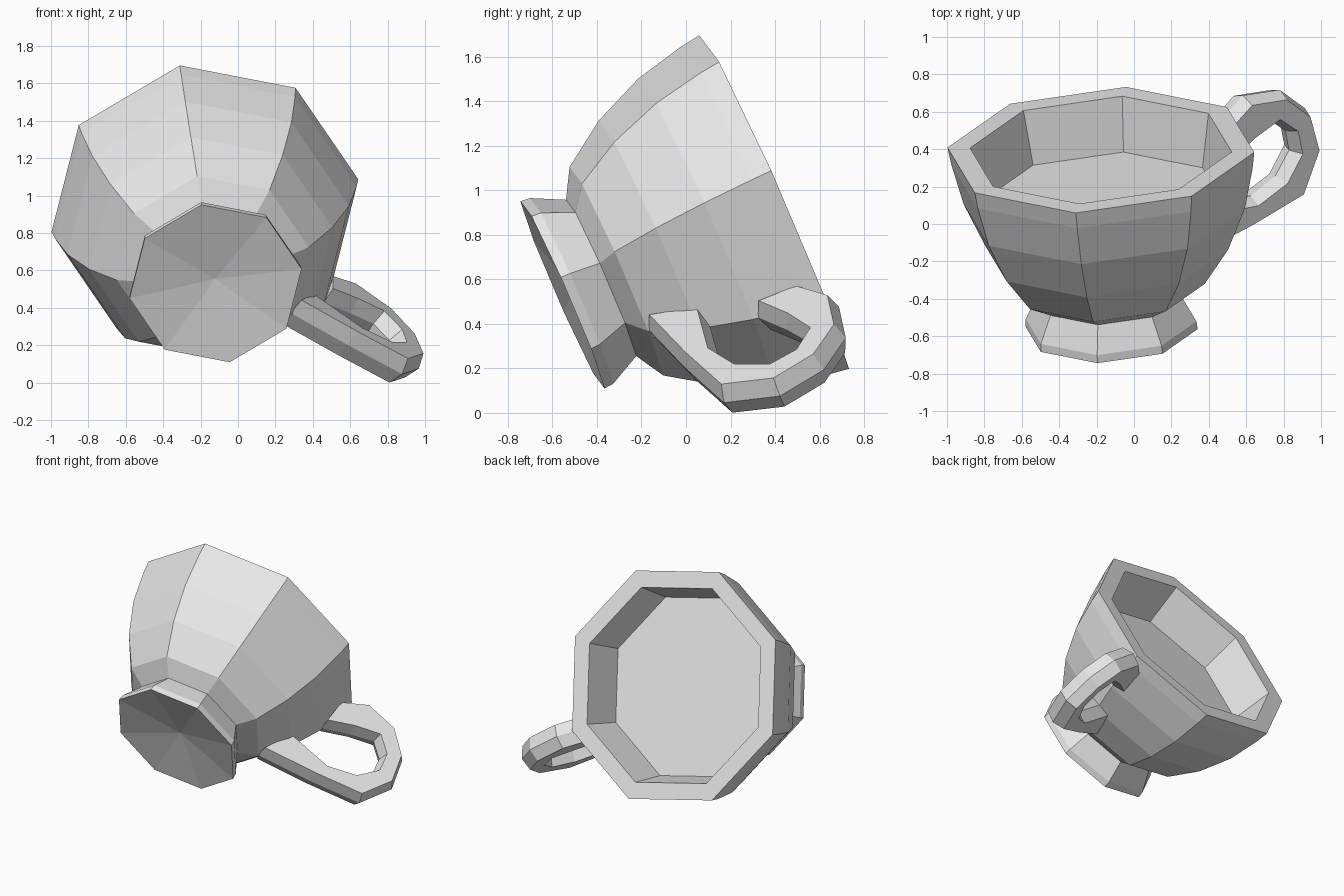
import bpy, bmesh, math
from mathutils import Matrix, Vector

cube = bpy.data.objects.get("Cube")
if cube:
    bpy.data.objects.remove(cube, do_unlink=True)

SIDES = 8

# One plain light grey
grey = bpy.data.materials.new("light grey")
grey.use_nodes = True
grey.diffuse_color = (0.8, 0.8, 0.8, 1)
grey.node_tree.nodes["Principled BSDF"].inputs["Base Color"].default_value = (0.8, 0.8, 0.8, 1)

# The cup lies tipped back: local z is its axis, the origin is the centre of its foot
axis = Vector((-0.055, 0.914, 0.401)).normalized()
side = Vector((0.985, -0.018, 0.168))
side = (side - axis * side.dot(axis)).normalized()
tilt = Matrix((side, axis.cross(side), axis)).transposed().to_4x4()
tilt.translation = (-0.12, -0.555, 0.53)


def skin(bm, rings, closed_ends=True):
    """Bridge rings of points with quads and cap both ends; returns the caps."""
    loops = [[bm.verts.new(p) for p in ring] for ring in rings]
    n = len(loops[0])
    for lo, hi in zip(loops, loops[1:]):
        for i in range(n):
            j = (i + 1) % n
            bm.faces.new((lo[i], lo[j], hi[j], hi[i]))
    return bm.faces.new(loops[0][::-1]), bm.faces.new(loops[-1])


def finish(name, bm):
    bmesh.ops.recalc_face_normals(bm, faces=bm.faces[:])
    mesh = bpy.data.meshes.new(name)
    bm.to_mesh(mesh)
    bm.free()
    mesh.materials.append(grey)
    obj = bpy.data.objects.new(name, mesh)
    bpy.context.collection.objects.link(obj)
    obj.matrix_world = tilt
    return obj


def octagon(radius, height):
    return [(radius * math.cos(2 * math.pi * i / SIDES),
             radius * math.sin(2 * math.pi * i / SIDES), height) for i in range(SIDES)]


# Cup: (radius, height) up the foot and bowl, over the rim, down to the inner floor
profile = [(0.467, 0.0), (0.463, 0.045), (0.39, 0.19), (0.52, 0.265), (0.66, 0.47),
           (0.763, 0.71), (0.818, 0.945), (0.832, 1.04), (0.71, 1.04), (0.65, 0.74)]
bm = bmesh.new()
bottom, floor = skin(bm, [octagon(r, h) for r, h in profile])
# Shallow hollow under the foot
hub = bmesh.ops.poke(bm, faces=[bottom])["verts"][0]
hub.co.z += 0.06
finish("cup", bm)

# Handle: (radius, height) of the outer and the inner edge at each station
stations = [((0.525, 0.296), (0.62, 0.50)),
            ((0.90, 0.36), (0.94, 0.458)),
            ((1.237, 0.435), (1.138, 0.53)),
            ((1.355, 0.655), (1.246, 0.669)),
            ((1.31, 0.865), (1.225, 0.808)),
            ((1.165, 1.01), (1.114, 0.91)),
            ((0.938, 1.046), (0.94, 0.85)),
            ((0.775, 0.94), (0.765, 0.761))]
HALF_WIDTH, RIDGE = 0.085, 0.03
out = Vector((1, 1, 0)).normalized()
across = Vector((1, -1, 0)).normalized()


def hexagon(outer, inner):
    o = out * outer[0] + Vector((0, 0, outer[1]))
    i = out * inner[0] + Vector((0, 0, inner[1]))
    ridge = (o - i).normalized() * RIDGE
    w = across * HALF_WIDTH
    return [o + w, o + ridge, o - w, i - w, i - ridge, i + w]


bm = bmesh.new()
skin(bm, [hexagon(o, i) for o, i in stations])
finish("handle", bm)
